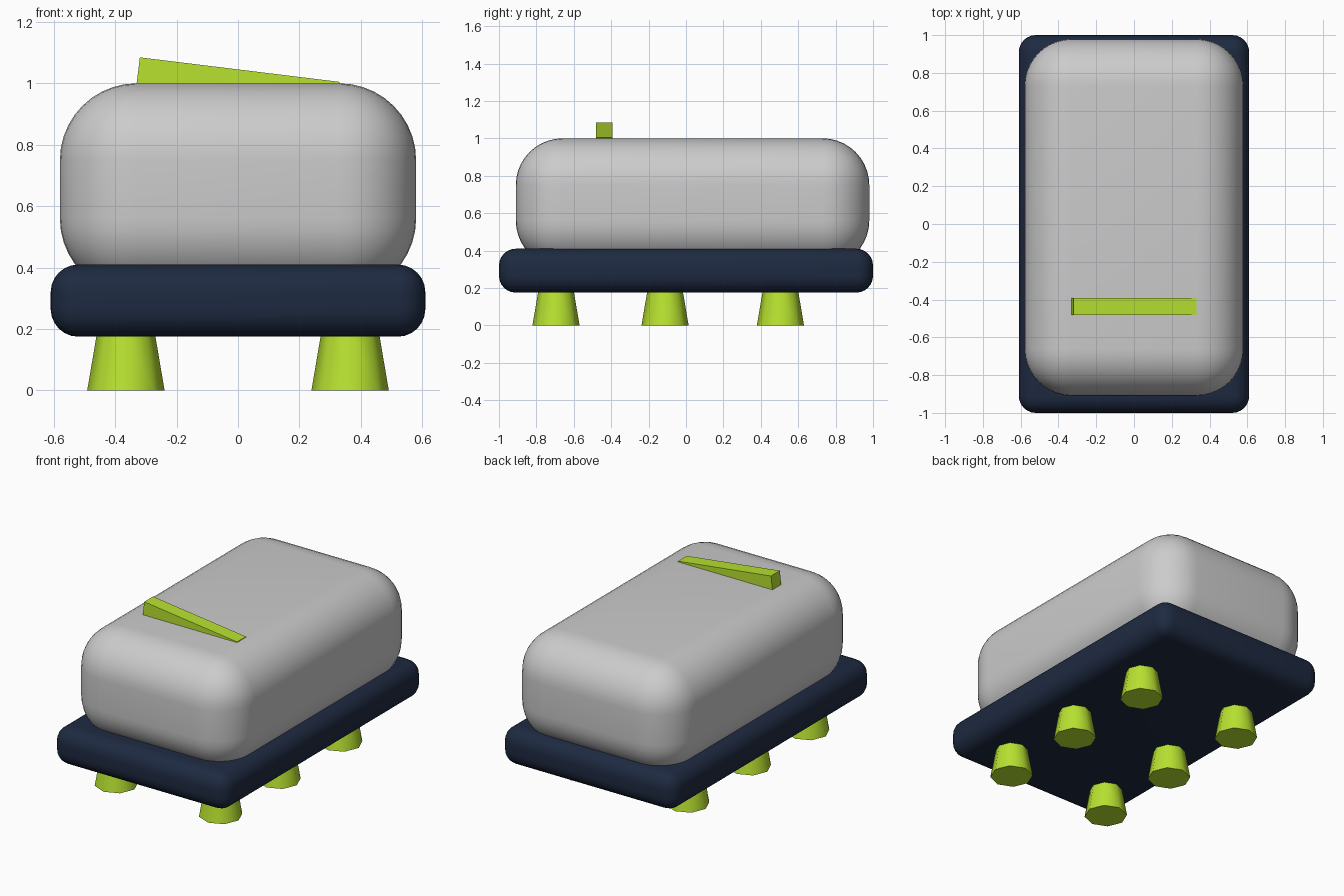
import bpy
from math import radians

if "Cube" in bpy.data.objects:
    bpy.data.objects.remove(bpy.data.objects["Cube"])


def material(name, rgb):
    mat = bpy.data.materials.new(name)
    mat.diffuse_color = (*rgb, 1)
    mat.use_nodes = True
    mat.node_tree.nodes["Principled BSDF"].inputs["Base Color"].default_value = mat.diffuse_color
    return mat


navy = material("navy", (0.013, 0.023, 0.053))
lime = material("lime", (0.48, 0.76, 0.03))


def box(name, size, loc, mat=None, radius=0, segments=8, tilt=0):
    bpy.ops.mesh.primitive_cube_add(size=1, location=loc)
    ob = bpy.context.object
    ob.name = name
    ob.scale = size
    bpy.ops.object.transform_apply(location=False, rotation=False, scale=True)
    ob.rotation_euler.y = tilt
    if mat:
        ob.data.materials.append(mat)
    if radius:
        bevel = ob.modifiers.new("rounding", "BEVEL")
        bevel.width = radius
        bevel.segments = segments
        bpy.ops.object.modifier_apply(modifier=bevel.name)
        bpy.ops.object.shade_smooth_by_angle(angle=radians(35))
    return ob


# Rounded grey body sunk into the base slab
box("body", (1.16, 1.89, 0.69), (0, 0.035, 0.655), radius=0.25, segments=10)

# Dark base slab
box("base", (1.22, 2.0, 0.235), (0, 0, 0.2925), navy, radius=0.09, segments=6)

# Tilted bar half buried in the top of the body
box("top_bar", (0.655, 0.088, 0.09), (0, -0.437, 1.0), lime, tilt=radians(7))

# Six tapered eight-sided feet in two rows
for side, x in (("left", -0.365), ("right", 0.365)):
    for row, y in (("front", -0.695), ("middle", -0.112), ("back", 0.505)):
        bpy.ops.mesh.primitive_cone_add(vertices=8, radius1=0.126, radius2=0.092,
                                        depth=0.2, location=(x, y, 0.1))
        foot = bpy.context.object
        foot.name = f"{row}_{side}_foot"
        foot.data.materials.append(lime)
        bpy.ops.object.shade_smooth_by_angle(angle=radians(50))
